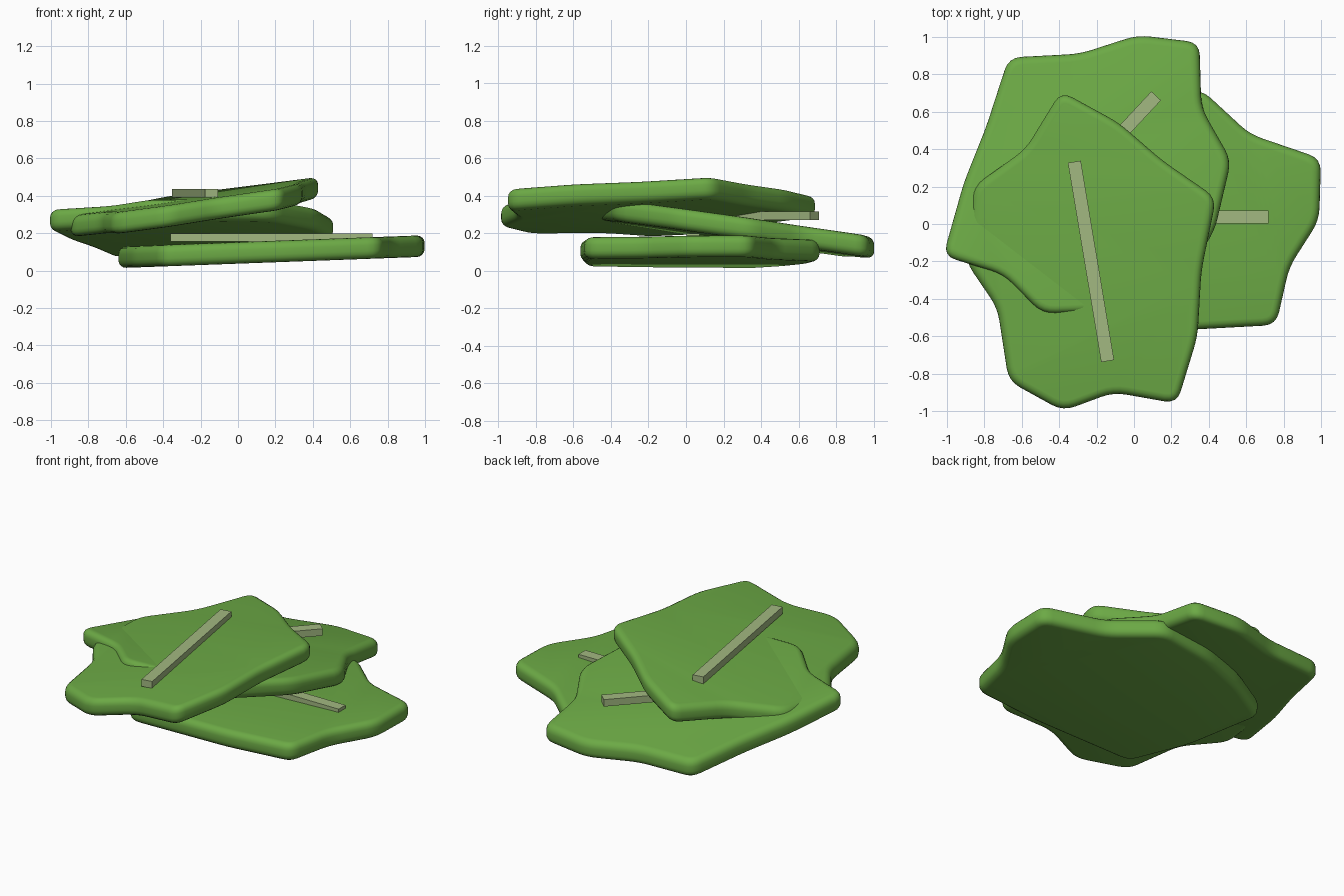
import bpy, bmesh, math
from mathutils import Vector, Matrix

cube = bpy.data.objects.get("Cube")
if cube:
    bpy.data.objects.remove(cube, do_unlink=True)


def material(name, colour):
    mat = bpy.data.materials.new(name)
    mat.use_nodes = True
    mat.diffuse_color = (*colour, 1)
    mat.node_tree.nodes["Principled BSDF"].inputs["Base Color"].default_value = (*colour, 1)
    return mat


LEAF = material("leaf green", (0.15, 0.40, 0.06))
VEIN = material("pale vein green", (0.36, 0.48, 0.22))
THICK = 0.115


def add_object(name, bm, mat):
    bmesh.ops.recalc_face_normals(bm, faces=bm.faces)
    mesh = bpy.data.meshes.new(name)
    bm.to_mesh(mesh)
    bm.free()
    obj = bpy.data.objects.new(name, mesh)
    obj.data.materials.append(mat)
    bpy.context.collection.objects.link(obj)
    return obj


def soften(corners, reach=0.07, steps=4):
    """Round every corner of a closed outline with a short curve."""
    result = []
    for i, p in enumerate(corners):
        before, after = corners[i - 1], corners[(i + 1) % len(corners)]
        a = p + (before - p).normalized() * min(reach, (before - p).length * 0.4)
        b = p + (after - p).normalized() * min(reach, (after - p).length * 0.4)
        for k in range(steps + 1):
            t = k / steps
            result.append(a * (1 - t) ** 2 + p * 2 * t * (1 - t) + b * t * t)
    return result


def leaf(name, outline, height, slope_x, slope_y):
    """Thick leaf whose top lies on a tilted plane."""
    bm = bmesh.new()
    verts = []
    for p in soften([Vector(c) for c in outline]):
        z = height + slope_x * p.x + slope_y * p.y - THICK
        verts.append(bm.verts.new((p.x, p.y, z)))
    base = bm.faces.new(verts)
    grown = bmesh.ops.extrude_face_region(bm, geom=[base])["geom"]
    bmesh.ops.translate(bm, vec=(0, 0, THICK),
                        verts=[g for g in grown if isinstance(g, bmesh.types.BMVert)])
    rims = [e for e in bm.edges if any(len(f.verts) > 4 for f in e.link_faces)]
    bmesh.ops.bevel(bm, geom=rims, offset=0.042, segments=4, profile=0.5,
                    affect='EDGES', clamp_overlap=True)
    obj = add_object(name, bm, LEAF)
    bpy.ops.object.select_all(action='DESELECT')
    obj.select_set(True)
    bpy.context.view_layer.objects.active = obj
    bpy.ops.object.shade_smooth_by_angle(angle=math.radians(40))


def vein(name, x, y, z, degrees):
    """Straight level rib sunk into a leaf."""
    bm = bmesh.new()
    place = (Matrix.Translation((x, y, z)) @ Matrix.Rotation(math.radians(degrees), 4, 'Z')
             @ Matrix.Diagonal((1.08, 0.07, 0.045, 1)))
    bmesh.ops.create_cube(bm, size=1, matrix=place)
    add_object(name, bm, VEIN)


# Leaves, from the lowest to the highest
leaf("lower_leaf",
     [(1.0, 0.35), (0.99, 0.02), (0.83, -0.23), (0.76, -0.54), (0.3, -0.565),
      (-0.41, -0.54), (-0.56, -0.15), (-0.65, 0.38), (-0.35, 0.55), (-0.02, 0.67),
      (0.36, 0.72), (0.62, 0.48)],
     0.152, 0.037, 0.0)
leaf("middle_leaf",
     [(-0.67, 0.89), (-0.29, 0.91), (0.02, 1.01), (0.35, 0.97), (0.36, 0.62),
      (0.52, 0.34), (0.43, -0.04), (0.2, -0.38), (-0.2, -0.47), (-0.49, -0.48),
      (-0.7, -0.27), (-1.02, -0.17), (-0.91, 0.22), (-0.79, 0.52)],
     0.322, 0.016, -0.144)
leaf("upper_leaf",
     [(-0.39, 0.71), (-0.08, 0.54), (0.15, 0.34), (0.44, 0.14), (0.36, -0.25),
      (0.34, -0.6), (0.23, -0.96), (-0.11, -0.9), (-0.38, -1.0), (-0.67, -0.84),
      (-0.73, -0.45), (-0.9, -0.2), (-0.86, 0.2), (-0.58, 0.4)],
     0.433, 0.15, 0.03)

# Ribs
vein("lower_vein", 0.18, 0.038, 0.177, 0)
vein("middle_vein", -0.25, 0.29, 0.293, 47)
vein("upper_vein", -0.23, -0.2, 0.414, -80.5)
